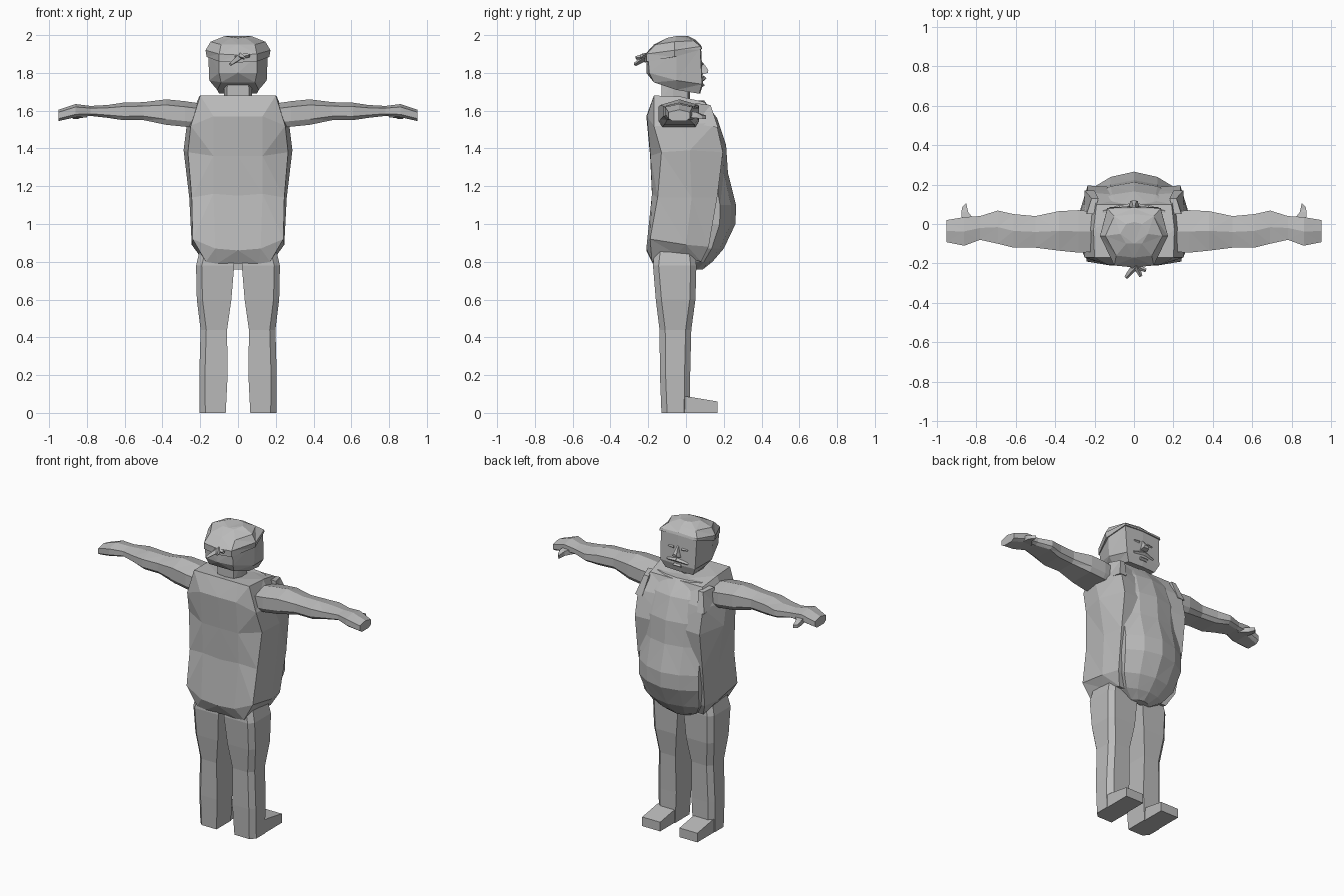
import bpy, bmesh
from mathutils import Vector

grey = bpy.data.materials.new("plain grey")
grey.diffuse_color = (0.5, 0.5, 0.5, 1)


def loft(name, rings, half=False, side=1):
    """Skin a stack of rings; half rings run from back centre to front centre."""
    bm = bmesh.new()
    if half:
        rings = [list(r) + [(-x, y, z) for x, y, z in r[-2:0:-1]] for r in rings]
    rows = [[bm.verts.new((x * side, y, z)) for x, y, z in r] for r in rings]
    n = len(rows[0])
    for a, b in zip(rows, rows[1:]):
        for i in range(n):
            j = (i + 1) % n
            bm.faces.new((a[i], a[j], b[j], b[i]))
    bm.faces.new(rows[0])
    bm.faces.new(rows[-1])
    bmesh.ops.triangulate(bm, faces=bm.faces[:])
    bmesh.ops.recalc_face_normals(bm, faces=bm.faces[:])
    me = bpy.data.meshes.new(name)
    bm.to_mesh(me)
    bm.free()
    me.materials.append(grey)
    ob = bpy.data.objects.new(name, me)
    bpy.context.collection.objects.link(ob)
    return ob


def box_ring_z(z, x0, x1, y0, y1, c):
    """Horizontal ring with a bevelled outer side."""
    return [(x0, y0, z), (x1 - c, y0, z), (x1, y0 + c, z), (x1, y1 - c, z),
            (x1 - c, y1, z), (x0, y1, z)]


def spike(name, base, tip, w, side=1):
    """Small tapered bar between two points."""
    b, t = Vector(base), Vector(tip)
    d = (t - b).normalized()
    u = d.orthogonal().normalized()
    v = d.cross(u)
    ring = lambda c, r: [tuple(c + u * (r * p) + v * (r * q))
                         for p, q in ((1, 1), (-1, 1), (-1, -1), (1, -1))]
    return loft(name, [ring(b, w), ring(t, w * 0.5)], side=side)


# jacket: columns from hem to shoulder, back centre round to front
hem = [(0, -.17, .79), (.11, -.175, .79), (.17, -.18, .80), (.20, -.05, .84), (.18, .08, .80), (0, .07, .80)]
low = [(0, -.21, .86), (.12, -.21, .87), (.24, -.19, .92), (.245, 0, .89), (.22, .12, .88), (0, .10, .88)]
mid = [(0, -.18, 1.15), (.13, -.18, 1.16), (.245, -.15, 1.14), (.258, .03, 1.14), (.235, .165, 1.14), (0, .15, 1.14)]
chest = [(0, -.19, 1.36), (.13, -.188, 1.36), (.265, -.13, 1.38), (.288, .02, 1.39), (.235, .195, 1.38), (0, .18, 1.38)]
upper = [(0, -.21, 1.57), (.13, -.207, 1.57), (.25, -.17, 1.52), (.272, -.03, 1.52), (.235, .16, 1.54), (0, .14, 1.54)]
top = [(0, -.17, 1.68), (.12, -.17, 1.68), (.20, -.17, 1.68), (.205, -.03, 1.675), (.19, .10, 1.645), (0, .10, 1.645)]
loft("jacket", [hem, low, mid, chest, upper, top], half=True)

# belly between the jacket fronts
belly = []
for z, w, yf in ((.76, .07, .09), (.80, .14, .14), (.87, .19, .20), (1.0, .215, .262),
                 (1.1, .215, .265), (1.27, .215, .222), (1.42, .215, .212),
                 (1.56, .20, .165), (1.655, .16, .095)):
    belly.append([(0, .04, z), (w, .04, z), (w, yf * .68, z),
                  (w * .55, yf * .9, z), (0, yf, z)])
loft("belly", belly, half=True)

# head, cap, neck
head = [
    [(0, -.17, 1.75), (.09, -.17, 1.75), (.11, -.05, 1.71), (.10, .07, 1.69), (0, .075, 1.69)],
    [(0, -.21, 1.80), (.10, -.195, 1.80), (.152, -.05, 1.76), (.125, .085, 1.74), (0, .09, 1.74)],
    [(0, -.21, 1.89), (.10, -.20, 1.89), (.158, -.05, 1.91), (.13, .075, 1.93), (0, .08, 1.93)]]
loft("head", head, half=True)
cap = [
    [(0, -.22, 1.855), (.10, -.208, 1.86), (.166, -.06, 1.885), (.135, .082, 1.925), (0, .085, 1.93)],
    [(0, -.22, 1.895), (.10, -.21, 1.90), (.172, -.06, 1.92), (.135, .078, 1.94), (0, .08, 1.945)],
    [(0, -.17, 1.95), (.09, -.16, 1.95), (.145, -.06, 1.965), (.10, .04, 1.97), (0, .05, 1.975)],
    [(0, -.10, 1.985), (.04, -.10, 1.985), (.07, -.05, 1.995), (.04, 0, 1.995), (0, .01, 1.995)]]
loft("cap", cap, half=True)
loft("neck", [
    [(0, -.13, 1.65), (.06, -.13, 1.65), (.075, -.07, 1.65), (.06, .01, 1.65), (0, .02, 1.65)],
    [(0, -.13, 1.77), (.055, -.13, 1.77), (.075, -.07, 1.77), (.06, .01, 1.75), (0, .02, 1.75)]], half=True)

# knot with two tails at the back of the cap
spike("knot", (-.01, -.205, 1.885), (.06, -.235, 1.892), .013)
spike("tail_left", (.01, -.21, 1.885), (-.04, -.27, 1.845), .014)
spike("tail_right", (.01, -.21, 1.89), (.035, -.265, 1.88), .012)

# face details
loft("nose", [
    [(-.025, .08, 1.79), (.025, .08, 1.79), (.02, .115, 1.80), (-.02, .115, 1.80)],
    [(-.015, .08, 1.82), (.015, .08, 1.82), (.012, .118, 1.815), (-.012, .118, 1.815)],
    [(-.008, .08, 1.86), (.008, .08, 1.86), (.005, .09, 1.855), (-.005, .09, 1.855)]])
for s, tag in ((1, "right"), (-1, "left")):
    spike("moustache_" + tag, (0, .095, 1.772), (.075, .085, 1.76), .01, s)
    spike("eye_" + tag, (.03, .084, 1.845), (.07, .082, 1.845), .006, s)
loft("lip", [
    [(-.035, .07, z), (.035, .07, z), (.025, y, z), (-.025, y, z)]
    for z, y in ((1.725, .088), (1.735, .1), (1.745, .09))])

# arms: x, z low, z high, y back, y front
ARM = ((.18, 1.51, 1.635, -.14, .06), (.28, 1.515, 1.65, -.145, .07), (.38, 1.525, 1.66, -.135, .065),
       (.50, 1.55, 1.645, -.12, .04), (.61, 1.55, 1.642, -.12, .05), (.69, 1.562, 1.63, -.10, .068),
       (.78, 1.572, 1.625, -.08, .04), (.86, 1.565, 1.635, -.11, .035), (.95, 1.545, 1.605, -.092, .02))
# legs: z, x inner, x outer, y back, y front
LEG = ((0, .065, .203, -.13, .02), (.2, .055, .205, -.138, .022), (.44, .058, .198, -.14, .028),
       (.60, .035, .218, -.16, .05), (.78, .02, .222, -.175, .055), (.87, .03, .20, -.165, .045))
for s, tag in ((1, "right"), (-1, "left")):
    arm = []
    for x, z0, z1, y0, y1 in ARM:
        h, m = (z1 - z0) * .22, (y0 + y1) / 2
        arm.append([(x, y0, z0 + h), (x, y0 + .02, z0), (x, y1 - .02, z0), (x, y1, z0 + h),
                    (x, y1, z1 - h), (x, m, z1), (x, y0, z1 - h)])
    loft("arm_" + tag, arm, side=s)
    loft("thumb_" + tag, [
        [(.80, .01, 1.565), (.87, .01, 1.565), (.87, .01, 1.60), (.80, .01, 1.60)],
        [(.84, .06, 1.56), (.875, .06, 1.56), (.875, .06, 1.59), (.84, .06, 1.59)],
        [(.85, .105, 1.555), (.87, .085, 1.555), (.87, .085, 1.575), (.85, .105, 1.575)]], side=s)
    # raised edge of the armhole in front of the shoulder
    loft("armhole_trim_" + tag, [
        [(.20, .05, 1.53), (.25, .05, 1.53), (.25, .17, 1.51), (.20, .17, 1.51)],
        [(.20, .05, 1.64), (.24, .05, 1.64), (.215, .13, 1.63), (.18, .13, 1.63)]], side=s)
    loft("leg_" + tag, [box_ring_z(*r, .03) for r in LEG], side=s)
    loft("foot_" + tag, [
        [(.07, y, 0), (.2, y, 0), (.2, y, z), (.07, y, z)]
        for y, z in ((-.10, .09), (.02, .085), (.168, .06))], side=s)
